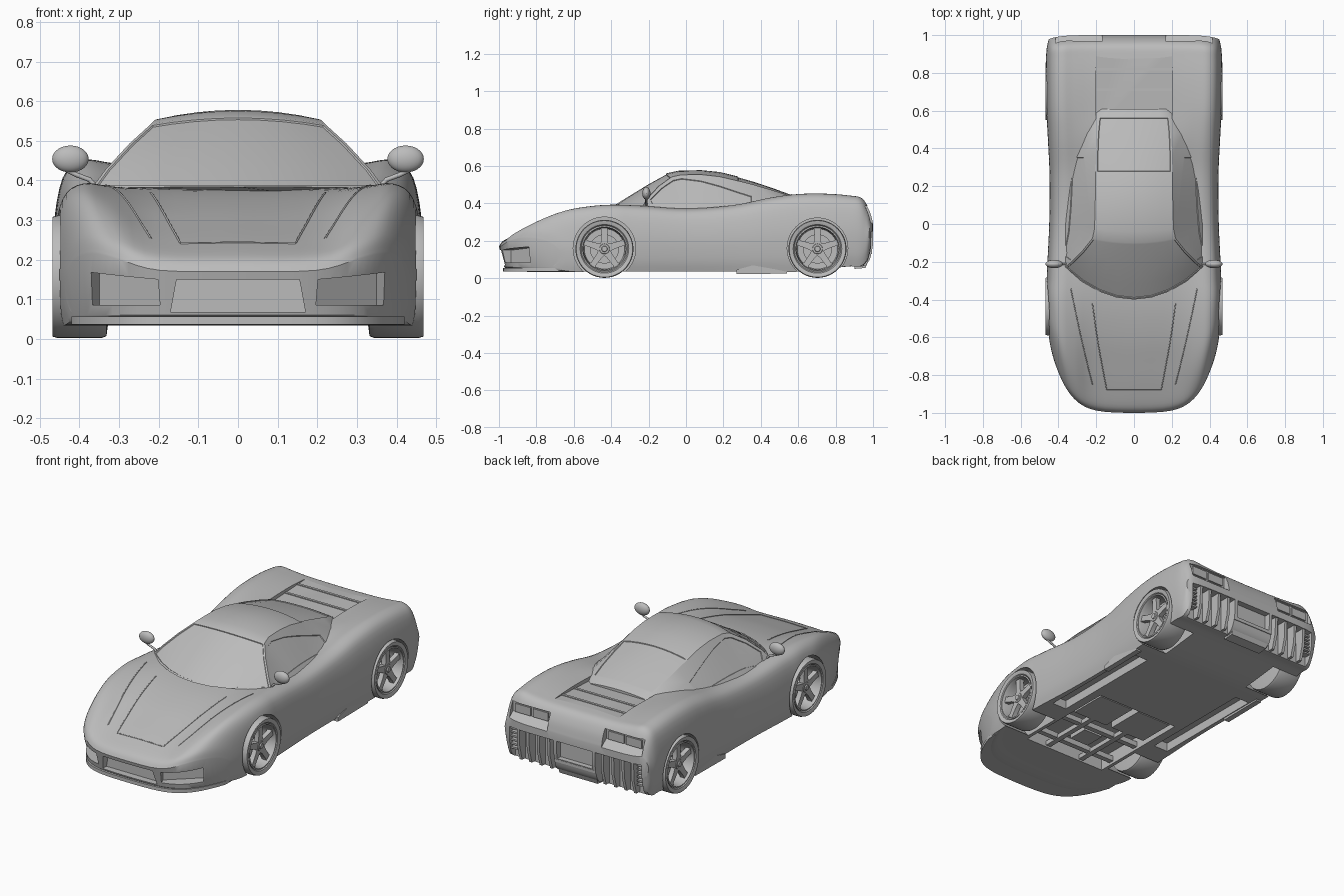
import bpy, bmesh, math
from mathutils import Vector, Matrix
from mathutils.bvhtree import BVHTree

if "Cube" in bpy.data.objects:
    bpy.data.objects.remove(bpy.data.objects["Cube"])

grey = bpy.data.materials.new("plain_grey")
grey.use_nodes = True
grey.diffuse_color = (0.5, 0.5, 0.5, 1)
grey.node_tree.nodes["Principled BSDF"].inputs["Base Color"].default_value = (0.5, 0.5, 0.5, 1)


def smooth(ob, angle=30):
    bpy.ops.object.select_all(action='DESELECT')
    ob.select_set(True)
    bpy.context.view_layer.objects.active = ob
    bpy.ops.object.shade_smooth_by_angle(angle=math.radians(angle))


def finish(bm, name):
    bmesh.ops.remove_doubles(bm, verts=bm.verts, dist=1e-5)
    bmesh.ops.recalc_face_normals(bm, faces=bm.faces)
    me = bpy.data.meshes.new(name)
    bm.to_mesh(me)
    bm.free()
    me.materials.append(grey)
    ob = bpy.data.objects.new(name, me)
    bpy.context.collection.objects.link(ob)
    smooth(ob)
    return ob


def add_prism(bm, pts, vec):
    a = [bm.verts.new(p) for p in pts]
    b = [bm.verts.new(Vector(p) + Vector(vec)) for p in pts]
    bm.faces.new(a)
    bm.faces.new(b[::-1])
    for i in range(len(a)):
        j = (i + 1) % len(a)
        bm.faces.new((a[i], b[i], b[j], a[j]))


def prism(name, pts, vec):
    bm = bmesh.new()
    add_prism(bm, pts, vec)
    return finish(bm, name)


def side_prism(name, x0, x1, yz):
    return prism(name, [(x0, y, z) for y, z in yz], (x1 - x0, 0, 0))


def box(name, x0, x1, y0, y1, z0, z1):
    return side_prism(name, x0, x1, [(y0, z0), (y1, z0), (y1, z1), (y0, z1)])


def lathe(bm, profile, n=48):
    """Turn (radius, x) points about the x axis."""
    rings = [[bm.verts.new((x, r * math.cos(2 * math.pi * k / n), r * math.sin(2 * math.pi * k / n)))
              for k in range(n)] for r, x in profile]
    for a, b in zip(rings, rings[1:]):
        for k in range(n):
            bm.faces.new((a[k], a[(k + 1) % n], b[(k + 1) % n], b[k]))


def spline(rows, t):
    i = min(int(t), len(rows) - 2)
    f = t - i
    four = [rows[max(0, min(len(rows) - 1, i + k))] for k in (-1, 0, 1, 2)]
    return [b + f / 2 * (c - a + f * (2 * a - 5 * b + 4 * c - d + f * (3 * (b - c) + d - a)))
            for a, b, c, d in zip(*four)]


def nose(x):
    """How far the nose outline falls back at a given x."""
    u = abs(x) / .43
    return .27 * u ** 5 + .03 * u ** 2


# Body shell: station, centre height, fender height, half width, underside
STATIONS = [(-1, .17, .215, .436, .06), (-.97, .205, .262, .446, .045), (-.87, .245, .322, .459, .035),
            (-.75, .285, .362, .465, .035), (-.6, .33, .383, .466, .035), (-.43, .364, .392, .466, .035),
            (-.25, .377, .386, .46, .035), (0, .37, .37, .448, .035), (.25, .385, .388, .446, .035),
            (.45, .42, .428, .455, .035), (.6, .428, .448, .463, .035), (.75, .43, .45, .466, .05),
            (.88, .422, .44, .465, .064), (.945, .408, .425, .462, .064), (.982, .355, .365, .455, .1),
            (1, .29, .3, .45, .18)]


def body_rows(t, n=28):
    s, zc, zf, w, zb = spline(STATIONS, t)
    h = zf - zb
    pts = [(0, zc), (.45 * w, zc + .003), (.68 * w, zc + .65 * (zf - zc)), (.84 * w, zf),
           (.95 * w, zf - .11 * h), (w, zb + .55 * h), (.988 * w, zb + .2 * h), (.95 * w, zb)]
    half = [spline(pts, 7 * j / n) for j in range(n + 1)]
    full = [(-x, z) for x, z in half[:0:-1]] + half

    def place(x, z):
        fade = max(0, 1 - (s + 1) / .7)
        tuck = .25 * fade ** 6 * max(0, .17 - z)
        rear = max(0, (s - .7) / .3) * .025 * (abs(x) / .46) ** 8
        return (x, s + fade * nose(x) + tuck - rear, z)
    edge = half[-1][0]
    return ([place(x, z) for x, z in full],
            [place(max(-edge, min(edge, x)), zb) for x, z in full])


bm = bmesh.new()
steps = 5
loft = []
for i in range(steps * (len(STATIONS) - 1) + 1):
    loft.append([[bm.verts.new(p) for p in row] for row in body_rows(i / steps)])
strips = [(a[r], b[r]) for a, b in zip(loft, loft[1:]) for r in (0, 1)] + [loft[0], loft[-1]]
for a, b in strips:
    for k in range(len(a) - 1):
        bm.faces.new((a[k], a[k + 1], b[k + 1], b[k]))
body = finish(bm, "body_shell")

# Openings cut in the body
cutters = [prism("grille_cut", [(-.17, -.935, .068), (.17, -.935, .068), (.155, -.935, .15),
                                (-.155, -.935, .15)], (0, -.2, 0)),
           box("floor_cut", -.26, .26, -.58, .03, -.1, .11),
           side_prism("deck_cut", -.2, .2, [(.5, .404), (.89, .424), (.89, .6), (.5, .6)]),
           box("plate_cut", -.11, .11, .965, 1.2, .15, .25)]
for sg in (-1, 1):
    cutters.append(prism("inlet_cut", [(sg * .185, -.935, .085), (sg * .35, -.785, .085),
                                       (sg * .35, -.785, .168), (sg * .185, -.935, .15)], (sg * .11, -.3, 0)))
    cutters.append(side_prism("light_cut", sg * .17, sg * .415,
                              [(.955, .385), (.955, .325), (1.02, .275), (1.2, .275), (1.2, .385)]))
    cutters.append(box("vent_cut", sg * .13, sg * .415, .935, 1.2, -.1, .25))
    cutters.append(box("sill_channel_cut", sg * .31, sg * .4, -.2, .48, -.1, .085))
    for y, r in ((-.436, .167), (.703, .162)):
        bm = bmesh.new()
        bmesh.ops.create_cone(bm, cap_ends=True, segments=64, radius1=r, radius2=r, depth=.4,
                              matrix=Matrix.Translation((sg * .48, y, .16)) @ Matrix.Rotation(math.pi / 2, 4, 'Y'))
        cutters.append(finish(bm, "wheel_well_cut"))
for c in cutters:
    c.hide_render = True
    mod = body.modifiers.new("cut", 'BOOLEAN')
    mod.operation, mod.solver, mod.object = 'DIFFERENCE', 'EXACT', c
    bpy.context.view_layer.objects.active = body
    bpy.ops.object.modifier_apply(modifier=mod.name)
for c in cutters:
    bpy.data.objects.remove(c)
smooth(body)

# Cabin: station, roof height, crown drop, roof half width, base half width
CABIN = [(-.4, .383, .001, .368, .385), (-.32, .434, .006, .334, .39), (-.2, .507, .014, .274, .39),
         (-.1, .562, .02, .22, .39), (-.04, .575, .022, .209, .389), (.08, .578, .024, .206, .381),
         (.18, .568, .025, .204, .376), (.27, .546, .024, .203, .371), (.36, .52, .021, .202, .372),
         (.48, .48, .016, .197, .365), (.57, .447, .012, .188, .31), (.61, .424, .01, .165, .24)]
bm = bmesh.new()
rings = []
for s, zt, drop, wt, wb in CABIN:
    half = [(wt * k / 4, zt - drop * (k / 4) ** 2) for k in range(5)]
    rail = .06 + .3 * max(0, min(1, s / .36))
    half += [(wt + (wb - wt) * f, zt - drop - (zt - drop - .34) * f) for f in (rail, (rail + .78) / 2, .78, 1)]
    full = [(-x, z) for x, z in half[:0:-1]] + half
    fade = max(0, 1 - (s + .4) / .5)
    rings.append([bm.verts.new((x, s + fade * 1.25 * x * x, z)) for x, z in full])
glass = {"front": [], "back": [], "left": [], "right": []}
last = len(rings[0]) - 2
for i, (a, b) in enumerate(zip(rings, rings[1:])):
    for k in range(last + 1):
        f = bm.faces.new((a[k], a[k + 1], b[k + 1], b[k]))
        if 4 <= k <= last - 4:
            if i < 3:
                glass["front"].append(f)
            elif 7 <= i < 10:
                glass["back"].append(f)
        elif 1 <= i < 8 and k in (1, 2):
            glass["left"].append(f)
        elif 1 <= i < 8 and k in (last - 1, last - 2):
            glass["right"].append(f)
bm.faces.new(rings[0])
bm.faces.new(rings[-1])
bmesh.ops.recalc_face_normals(bm, faces=bm.faces)
for faces in glass.values():
    bmesh.ops.inset_region(bm, faces=faces, thickness=.009, depth=0, use_even_offset=True)
    bmesh.ops.inset_region(bm, faces=faces, thickness=.002, depth=-.004, use_even_offset=True)
finish(bm, "cabin")

# Panel seams laid on the bodywork
bm = bmesh.new()
bm.from_mesh(body.data)
tree = BVHTree.FromBMesh(bm)
bm.free()


def tube(name, pts, radius):
    cu = bpy.data.curves.new(name, 'CURVE')
    cu.dimensions, cu.bevel_depth, cu.bevel_resolution = '3D', radius, 2
    sp = cu.splines.new('POLY')
    sp.points.add(len(pts) - 1)
    for p, co in zip(sp.points, pts):
        p.co = (*co, 1)
    cu.materials.append(grey)
    bpy.context.collection.objects.link(bpy.data.objects.new(name, cu))


def seam(name, corners):
    pts = []
    for i in range(25):
        x, y = spline(corners, i / 24 * (len(corners) - 1))
        hit = tree.ray_cast(Vector((x, y, 1)), Vector((0, 0, -1)))[0]
        if hit:
            pts.append(hit)
    tube(name, pts, .0026)


seam("hood_front_seam", [(-.145, -.875), (.145, -.875)])
for sg in (-1, 1):
    seam("hood_side_seam", [(sg * .22, -.42), (sg * .19, -.63), (sg * .145, -.875)])
    seam("fender_seam", [(sg * .335, -.34), (sg * .28, -.6), (sg * .22, -.85)])

# Front lip following the nose
plan = [(x / 50, -.979 + nose(x / 50), .036) for x in range(-21, 22)]
prism("front_lip", plan + [(.42, -.61, .036), (-.42, -.61, .036)], (0, 0, .02))

# Rear deck slats, diffuser and plate panel
for y, z in ((.71, .419), (.82, .4245)):
    box("deck_slat", -.2, .2, y - .007, y + .007, .39, z)
side_prism("diffuser", -.12, .12, [(.9, .05), (.96, .055), (.988, .13), (.9, .13)])
box("rear_step", -.13, .13, .93, .995, .13, .145)

for sg in (-1, 1):
    # Tail lights, vent fins and corner louvres
    for x0, x1 in ((.19, .285), (.3, .395)):
        box("tail_light", sg * x0, sg * x1, .945, .964, .328, .375)
    for x in (.16, .225, .29, .35):
        side_prism("vent_fin", sg * x, sg * (x + .016),
                   [(.925, .255), (.992, .255), (.988, .15), (.965, .068), (.925, .068)])
    for z in range(6):
        box("corner_louvre", sg * .375, sg * .418, .925, .972, .12 + z * .022, .13 + z * .022)
    # Side skirt
    side_prism("side_skirt", sg * .405, sg * .437,
               [(.27, .022), (.54, .025), (.54, .07), (.36, .07), (.27, .045)])
    # Door mirror and stalk
    bm = bmesh.new()
    bmesh.ops.create_uvsphere(bm, u_segments=24, v_segments=14, radius=1,
                              matrix=Matrix.Translation((sg * .423, -.212, .454))
                              @ Matrix.Diagonal((.046, .022, .034, 1)))
    finish(bm, "door_mirror")
    tube("mirror_stalk", [(sg * x, -.212, z) for x, z in ((.35, .375), (.375, .402), (.41, .415), (.44, .43))], .006)

# Wheels
for sg in (-1, 1):
    for label, y in (("front", -.436), ("rear", .703)):
        bm = bmesh.new()
        lathe(bm, [(.122, .452), (.13, .463), (.142, .467), (.151, .468), (.155, .455), (.155, .345),
                   (.15, .332), (.12, .328), (0, .328)])
        lathe(bm, [(.122, .452), (.124, .46), (.117, .462), (.112, .445), (.108, .385), (0, .38)])
        lathe(bm, [(.078, .385), (.078, .405), (.03, .405)])
        lathe(bm, [(.032, .385), (.032, .44), (.026, .45), (.016, .45), (.014, .456), (0, .456)], 24)
        for k in range(5):
            turn = Matrix.Rotation(2 * math.pi * k / 5, 3, 'X')
            shape = [(-.023, .018), (-.017, .05), (-.015, .1), (-.02, .115),
                     (.02, .115), (.015, .1), (.017, .05), (.023, .018)]
            add_prism(bm, [turn @ Vector((.42, a, r)) for a, r in shape], (.027, 0, 0))
        for v in bm.verts:
            v.co = (sg * v.co.x, v.co.y + y, v.co.z + .157)
        finish(bm, label + "_wheel")

# Underfloor plates, frame and mechanical blocks
for y in (-.5, -.3):
    box("cross_member", -.262, .262, y - .015, y + .015, .05, .08)
for sg in (-1, 1):
    box("frame_rail", sg * .1, sg * .13, -.585, -.2, .045, .07)
    box("floor_plate", sg * .02, sg * .24, -.21, .01, .045, .113)
    for y in (-.436, .703):
        box("axle", sg * .2, sg * .36, y - .012, y + .012, .145, .17)
box("gear_case", -.06, .06, -.46, -.34, .06, .112)
